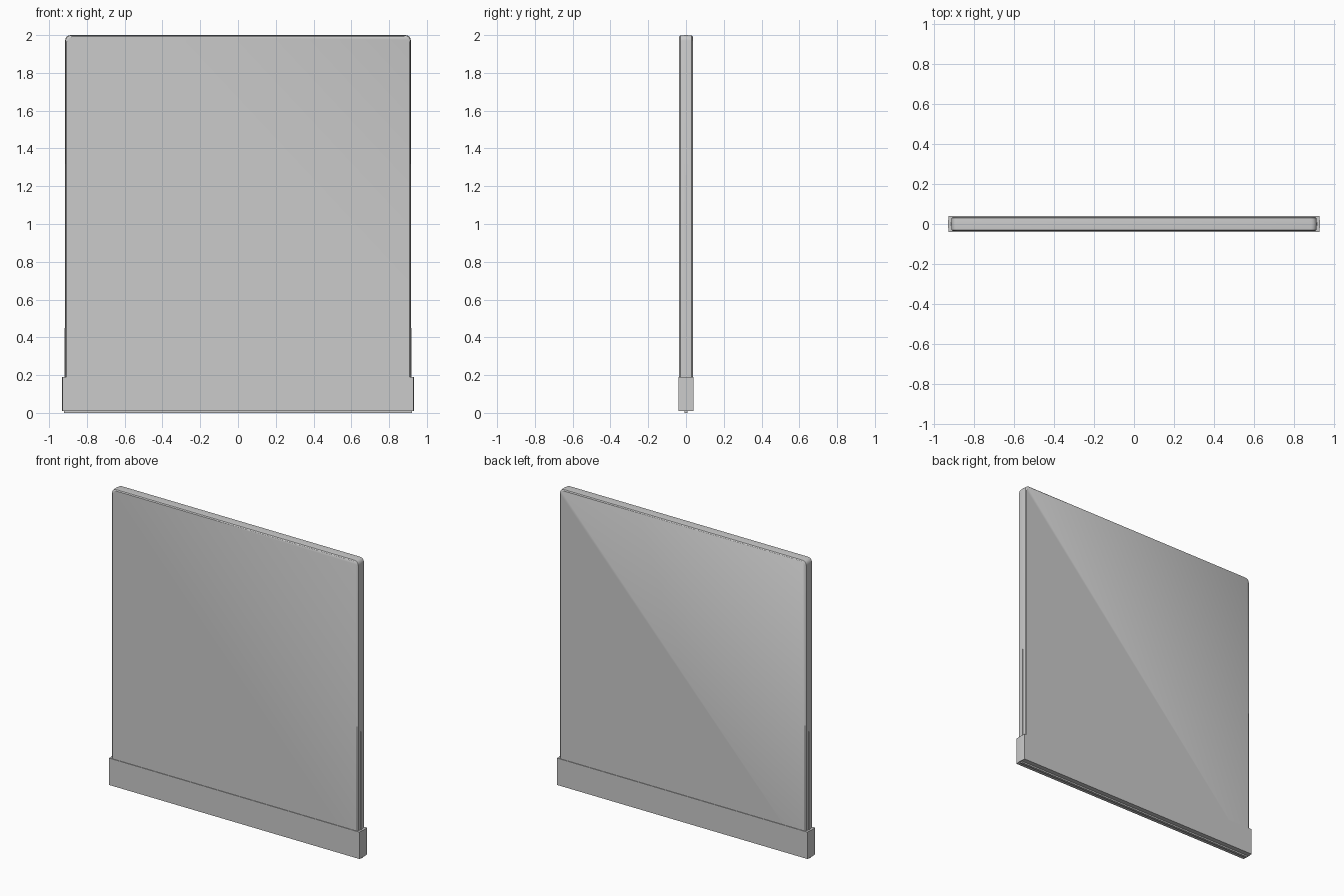
import bpy, bmesh, math

if "Cube" in bpy.data.objects:
    bpy.data.objects.remove(bpy.data.objects["Cube"])


def outline(hw, z0, z1, r, steps=4):
    """Front-view outline with rounded top corners, counter-clockwise."""
    pts = [(-hw, z0), (hw, z0)]
    for cx, start in ((hw - r, 0), (-hw + r, 90)):
        for i in range(steps + 1):
            a = math.radians(start + 90 * i / steps)
            pts.append((cx + r * math.cos(a), z1 - r + r * math.sin(a)))
    return pts


def loft(name, layers):
    """Skin a stack of outlines placed at (y, points), capped at both ends."""
    bm = bmesh.new()
    rings = [[bm.verts.new((x, y, z)) for x, z in pts] for y, pts in layers]
    n = len(rings[0])
    for a, b in zip(rings, rings[1:]):
        for i in range(n):
            j = (i + 1) % n
            bm.faces.new((a[i], a[j], b[j], b[i]))
    bm.faces.new(rings[0])
    bm.faces.new(rings[-1][::-1])
    bmesh.ops.recalc_face_normals(bm, faces=bm.faces)
    me = bpy.data.meshes.new(name)
    bm.to_mesh(me)
    bm.free()
    ob = bpy.data.objects.new(name, me)
    bpy.context.collection.objects.link(ob)
    bpy.context.view_layer.objects.active = ob
    ob.select_set(True)
    bpy.ops.object.shade_smooth_by_angle(angle=math.radians(40))
    ob.select_set(False)
    return ob


# Main panel, edges slightly crowned towards the middle
loft("panel", [(y, outline(0.915 - d, 0.012 + d, 2.0 - d, 0.028))
               for y, d in ((-0.036, 0.008), (-0.03, 0.002), (0, 0),
                            (0.03, 0.002), (0.036, 0.008))])

# Base band wrapped around the lower edge
loft("base_band", [(y, [(-w, 0.01), (w, 0.01), (w, 0.19), (-w, 0.19)])
                   for y, w in ((-0.04, 0.928), (0, 0.931), (0.04, 0.928))])

# Thin centre seam, tapering out up the sides and showing under the base
seam = [(-0.92, 0), (0.92, 0), (0.918, 0.19), (0.914, 1.5),
        (-0.914, 1.5), (-0.918, 0.19)]
loft("centre_seam", [(-0.008, seam), (0.008, seam)])
